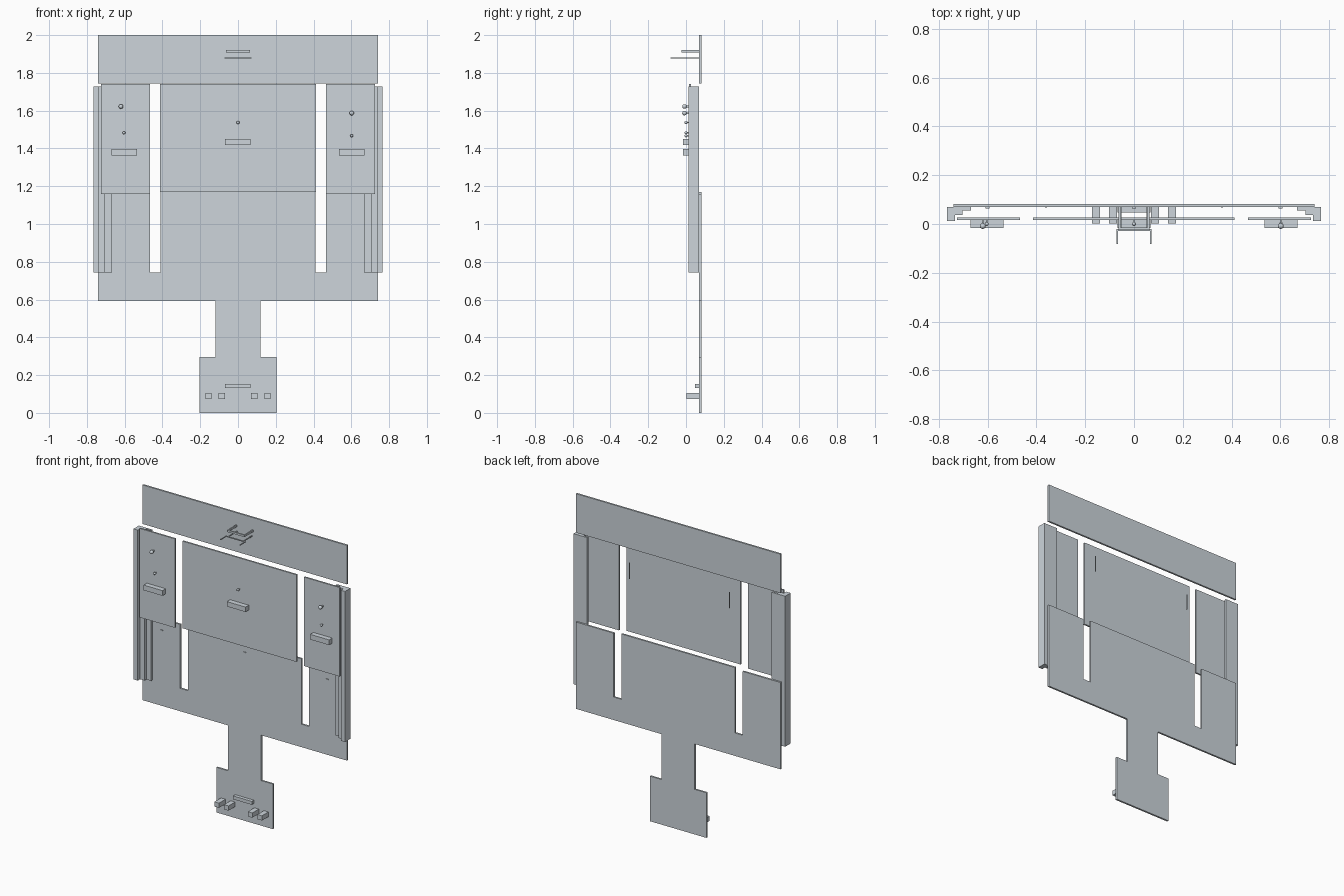
import bpy, bmesh

if "Cube" in bpy.data.objects:
    bpy.data.objects.remove(bpy.data.objects["Cube"])

grey = bpy.data.materials.new("pale_blue_grey")
grey.diffuse_color = (0.61, 0.665, 0.71, 1)
grey.use_nodes = True
grey.node_tree.nodes["Principled BSDF"].inputs["Base Color"].default_value = grey.diffuse_color


def finish(name, bm):
    bmesh.ops.recalc_face_normals(bm, faces=bm.faces)
    me = bpy.data.meshes.new(name)
    bm.to_mesh(me)
    bm.free()
    me.materials.append(grey)
    ob = bpy.data.objects.new(name, me)
    bpy.context.collection.objects.link(ob)
    return ob


def prism(name, pts, vec):
    """Extrude a closed 3D outline along vec."""
    bm = bmesh.new()
    f = bm.faces.new([bm.verts.new(p) for p in pts])
    r = bmesh.ops.extrude_face_region(bm, geom=[f])
    vs = [e for e in r["geom"] if isinstance(e, bmesh.types.BMVert)]
    bmesh.ops.translate(bm, verts=vs, vec=vec)
    # The starting face is kept as the second cap
    if not f.is_valid:
        raise RuntimeError("cap lost")
    return finish(name, bm)


def box(name, x0, x1, y0, y1, z0, z1):
    return prism(name, [(x0, y0, z0), (x1, y0, z0), (x1, y1, z0), (x0, y1, z0)], (0, 0, z1 - z0))


def knob(name, x, z, r, y, y_back):
    """Round knob with a thin stem reaching back to its panel."""
    bm = bmesh.new()
    bmesh.ops.create_uvsphere(bm, u_segments=16, v_segments=10, radius=r)
    bmesh.ops.translate(bm, verts=bm.verts, vec=(x, y, z))
    ob = finish(name, bm)
    bpy.context.view_layer.objects.active = ob
    ob.select_set(True)
    bpy.ops.object.shade_smooth_by_angle()
    ob.select_set(False)
    s = r * 0.35
    box(name + "_stem", x - s, x + s, y, y_back, z - s, z + s)


PF, PB = 0.069, 0.081    # rear panel plane
CF, CB = 0.016, 0.027    # front panel plane

# Rear panels: header, and slotted lower board with stem and foot
box("header_panel", -0.74, 0.74, PF, PB, 1.745, 2.0)
half = [(0.12, 0.295), (0.12, 0.592), (0.74, 0.592), (0.74, 1.16),
        (0.467, 1.16), (0.467, 0.742), (0.411, 0.742), (0.411, 1.17)]
half = [(0.204, 0), (0.204, 0.295)] + half
outline = half + [(-x, z) for x, z in reversed(half)]
prism("lower_board", [(x, PF, z) for x, z in outline], (0, PB - PF, 0))

# Front panels
box("centre_panel", -0.414, 0.412, CF, CB, 1.17, 1.74)
for s, side in ((-1, "left"), (1, "right")):
    a, b = sorted((s * 0.467, s * 0.725))
    box(side + "_panel", a, b, CF, CB, 1.158, 1.74)
    # Stepped side rail
    steps = [(0.766, PF), (0.766, 0.013), (0.735, 0.013), (0.735, 0.037),
             (0.703, 0.037), (0.703, 0.056), (0.668, 0.056), (0.668, PF)]
    prism(side + "_rail", [(s * x, y, 0.742) for x, y in steps], (0, 0, 0.985))
    # Side tray and thin rear strip
    a, b = sorted((s * 0.535, s * 0.671))
    box(side + "_tray", a, b, -0.017, CF, 1.362, 1.396)
    box(side + "_strip", s * 0.361 - 0.002, s * 0.361 + 0.002, 0.066, 0.07, 1.54, 1.645)
    # Foot pegs
    for i, (p, q) in enumerate(((0.07, 0.102), (0.139, 0.172))):
        a, b = sorted((s * p, s * q))
        box(f"{side}_foot_peg_{i}", a, b, 0.002, PF, 0.073, 0.104)
    # Small board hook
    box(side + "_hook", s * 0.6 - 0.008, s * 0.6 + 0.008, 0.064, PF, 1.085, 1.09)

box("centre_hook", -0.008, 0.008, 0.064, PF, 1.1, 1.105)
box("centre_tray", -0.068, 0.067, -0.017, CF, 1.417, 1.449)
box("foot_tray", -0.068, 0.067, 0.047, PF, 0.131, 0.153)

# Knobs
knob("left_large_knob", -0.62, 1.622, 0.012, -0.008, CF)
knob("left_small_knob", -0.604, 1.483, 0.008, 0.0, CF)
knob("right_large_knob", 0.602, 1.587, 0.012, -0.008, CF)
knob("right_small_knob", 0.602, 1.467, 0.008, 0.0, CF)
knob("centre_small_knob", 0.0, 1.537, 0.008, 0.0, CF)

# Thin lower fork on the header
for s, side in ((-1, "left"), (1, "right")):
    x = s * 0.055
    box(side + "_fork_arm", x - 0.003, x + 0.003, -0.022, PF, 1.877, 1.882)
    x = s * 0.069
    box(side + "_fork_prong", x - 0.003, x + 0.003, -0.081, -0.022, 1.877, 1.882)
    # Side arm of the upper bracket
    x = s * 0.06
    box(side + "_bracket_arm", x - 0.004, x + 0.004, -0.014, PF, 1.909, 1.921)
box("fork_crossbar", -0.072, 0.072, -0.028, -0.02, 1.877, 1.882)

# Upper bracket crossbar
box("bracket_crossbar", -0.064, 0.064, -0.024, -0.014, 1.909, 1.921)
